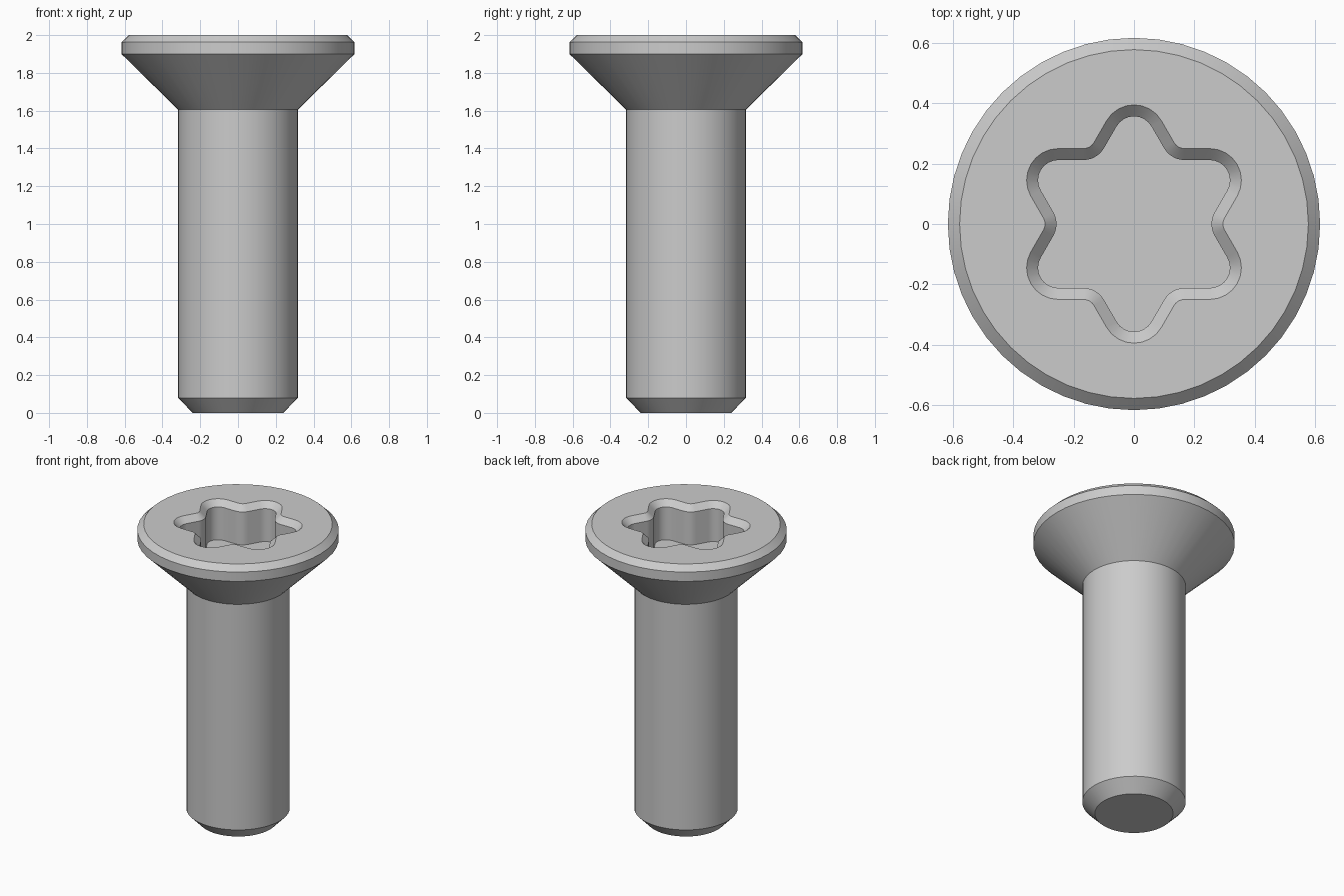
import bpy, bmesh
from math import sin, cos, pi, radians, sqrt

cube = bpy.data.objects.get("Cube")
if cube:
    bpy.data.objects.remove(cube, do_unlink=True)

SIDES = 48
TOP = 2.0
SOCKET_DEPTH = 0.26
BEVEL = 0.038

steel = bpy.data.materials.new("plain_grey_steel")
steel.use_nodes = True
grey = (0.6, 0.6, 0.6, 1.0)
steel.diffuse_color = grey
steel.node_tree.nodes["Principled BSDF"].inputs["Base Color"].default_value = grey


def circle(radius):
    return [(radius * cos(2 * pi * i / SIDES), radius * sin(2 * pi * i / SIDES))
            for i in range(SIDES)]


def star(inset):
    """Six-lobed outline: a hexagram with rounded tips and rounded valleys."""
    flat = 0.25                      # distance of the straight flanks
    tip_r, valley_r = 0.105, 0.04
    tip_c = 2 * (flat - tip_r)
    valley_c = (flat + valley_r) * 2 / sqrt(3)
    points = []
    for k in range(6):
        a = radians(30 + 60 * k)
        for j in range(9):           # rounded lobe
            t = a + radians(-60 + 15 * j)
            r = tip_r - inset
            points.append((tip_c * cos(a) + r * cos(t), tip_c * sin(a) + r * sin(t)))
        b = a + radians(30)
        for j in range(6):           # rounded valley
            t = b + pi + radians(30 - 12 * j)
            r = valley_r + inset
            points.append((valley_c * cos(b) + r * cos(t), valley_c * sin(b) + r * sin(t)))
    return points


bm = bmesh.new()


def ring(outline, z):
    return [bm.verts.new((x, y, z)) for x, y in outline]


def skin(rings):
    for a, b in zip(rings, rings[1:]):
        n = len(a)
        for i in range(n):
            j = (i + 1) % n
            bm.faces.new((a[i], a[j], b[j], b[i]))


def loop_edges(loop):
    return [bm.edges.get((loop[i - 1], loop[i])) for i in range(len(loop))]


# Shank with chamfered end, countersunk cone, rim and top chamfer
profile = [(0.24, 0), (0.317, 0.08), (0.317, 1.605), (0.617, 1.9), (0.617, 1.963), (0.578, TOP)]
body = [ring(circle(r), z) for r, z in profile]
skin(body)
bm.faces.new(body[0][::-1])

# Drive socket with chamfered mouth and flat floor
socket = [ring(star(0), TOP), ring(star(BEVEL), TOP - BEVEL),
          ring(star(BEVEL), TOP - SOCKET_DEPTH)]
skin(socket)
bm.faces.new(socket[-1])

# Flat top face around the socket
bmesh.ops.triangle_fill(bm, use_beauty=True, normal=(0, 0, 1),
                        edges=loop_edges(body[-1]) + loop_edges(socket[0]))
bmesh.ops.recalc_face_normals(bm, faces=bm.faces[:])

mesh = bpy.data.meshes.new("countersunk_screw")
bm.to_mesh(mesh)
bm.free()
mesh.materials.append(steel)
screw = bpy.data.objects.new("countersunk_screw", mesh)
bpy.context.collection.objects.link(screw)

bpy.ops.object.select_all(action='DESELECT')
screw.select_set(True)
bpy.context.view_layer.objects.active = screw
bpy.ops.object.shade_smooth_by_angle(angle=radians(25))
